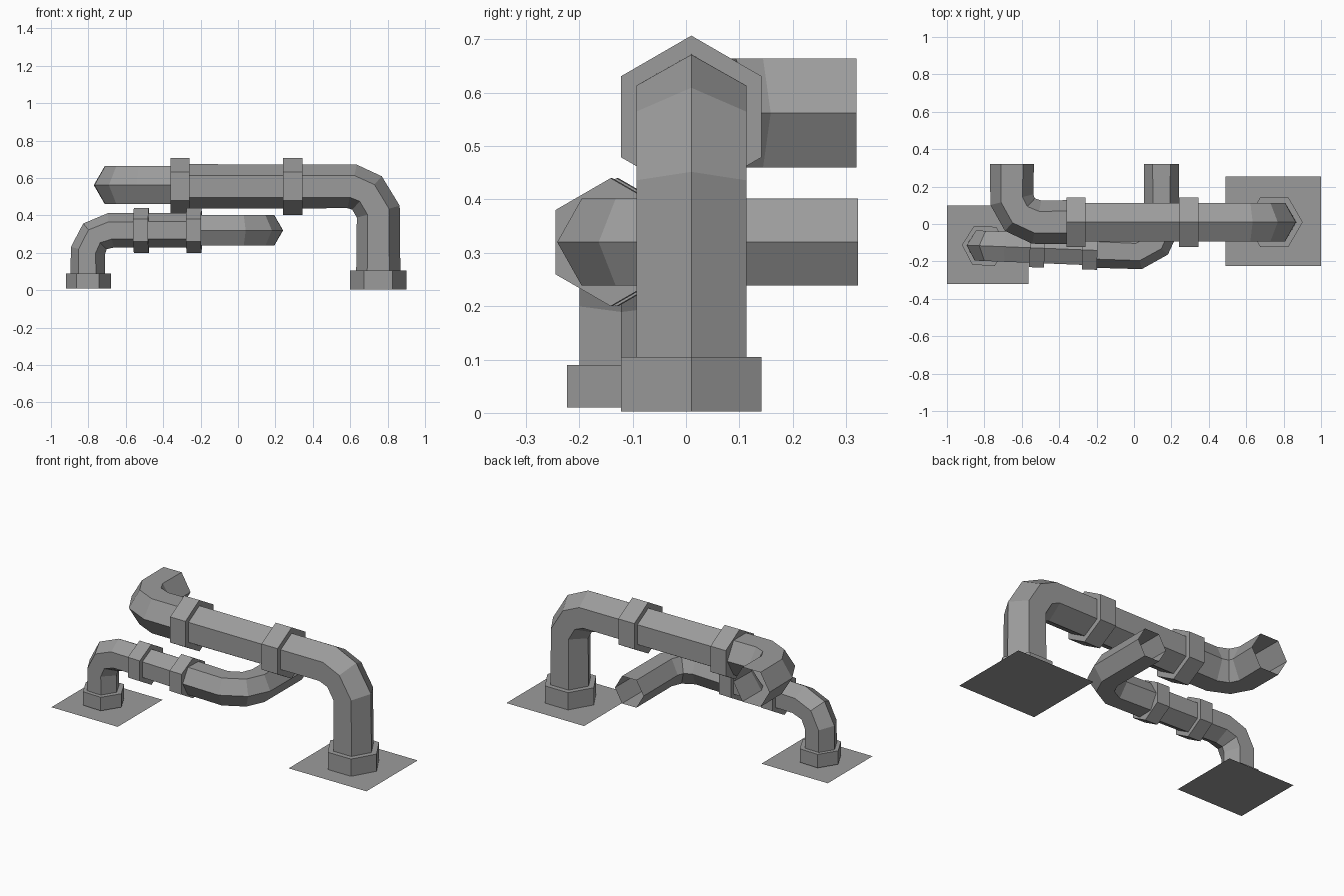
import bpy, bmesh, math
from mathutils import Vector

cube = bpy.data.objects.get("Cube")
if cube:
    bpy.data.objects.remove(cube, do_unlink=True)

grey = bpy.data.materials.new("pipe grey")
grey.use_nodes = True
colour = (0.33, 0.33, 0.33, 1)
grey.diffuse_color = colour
grey.node_tree.nodes["Principled BSDF"].inputs["Base Color"].default_value = colour


def finish(name, bm):
    bmesh.ops.recalc_face_normals(bm, faces=bm.faces)
    mesh = bpy.data.meshes.new(name)
    bm.to_mesh(mesh)
    bm.free()
    mesh.materials.append(grey)
    obj = bpy.data.objects.new(name, mesh)
    bpy.context.collection.objects.link(obj)


def hex_tube(name, path, radius, normal, capped=False):
    """Sweep a hexagon whose corners lie in the plane of the bend."""
    bm = bmesh.new()
    pts = [Vector(p) for p in path]
    rings = []
    for i, p in enumerate(pts):
        before = (p - pts[i - 1]).normalized() if i else Vector()
        after = (pts[i + 1] - p).normalized() if i + 1 < len(pts) else Vector()
        tangent = (before + after).normalized()
        side = Vector(normal).cross(tangent).normalized()
        up = tangent.cross(side)
        angles = [math.pi / 3 * k for k in range(6)]
        rings.append([bm.verts.new(p + radius * (side * math.cos(a) + up * math.sin(a)))
                      for a in angles])
    for a, b in zip(rings, rings[1:]):
        for k in range(6):
            j = (k + 1) % 6
            bm.faces.new((a[k], a[j], b[j], b[k]))
    if capped:
        bm.faces.new(rings[0])
        bm.faces.new(rings[-1])
    finish(name, bm)


def ground_plate(name, x0, x1, y0, y1):
    bm = bmesh.new()
    bm.faces.new([bm.verts.new(c) for c in
                  ((x0, y0, 0), (x1, y0, 0), (x1, y1, 0), (x0, y1, 0))])
    finish(name, bm)


Y, Z = (0, 1, 0), (0, 0, 1)

# Large pipe: straight run dropping to the ground, and elbow to the back
cy, cz = 0.01, 0.555
hex_tube("large_pipe_run", [(-0.31, cy, cz), (0.61, cy, cz), (0.69, cy, 0.52),
                            (0.75, cy, 0.42), (0.75, cy, 0.02)], 0.119, Y)
hex_tube("large_back_elbow", [(-0.31, cy, 0.562), (-0.52, cy, 0.562), (-0.61, 0.05, 0.562),
                              (-0.653, 0.13, 0.562), (-0.653, 0.32, 0.562)], 0.118, Z)
for name, x0, x1 in (("large_collar_right", -0.36, -0.26), ("large_collar_left", 0.24, 0.345)):
    hex_tube(name, [(x0, cy, cz), (x1, cy, cz)], 0.152, Y, True)
hex_tube("large_base_collar", [(0.75, cy, 0.003), (0.75, cy, 0.105)], 0.152, Y, True)
ground_plate("large_ground_plate", 0.49, 1.0, -0.225, 0.255)

# Small pipe: slightly angled run between the ground and the back
SLOPE = -0.04
ACROSS = (-SLOPE, 1, 0)
SZ = 0.32


def small(x, z=SZ):
    return (x, -0.117 + SLOPE * (x + 0.8), z)


hex_tube("small_pipe_run", [small(-0.803, 0.02), small(-0.803, 0.21), small(-0.765, 0.288),
                            small(-0.68), small(-0.235)], 0.093, ACROSS)
hex_tube("small_back_elbow", [small(-0.235), small(0.02), (0.112, -0.1, SZ),
                              (0.147, -0.02, SZ), (0.147, 0.322, SZ)], 0.094, Z)
for name, x0, x1 in (("small_collar_right", -0.557, -0.477), ("small_collar_left", -0.275, -0.195)):
    hex_tube(name, [small(x0), small(x1)], 0.12, ACROSS, True)
hex_tube("small_base_collar", [small(-0.8, 0.01), small(-0.8, 0.09)], 0.12, ACROSS, True)
ground_plate("small_ground_plate", -1.0, -0.565, -0.32, 0.1)
